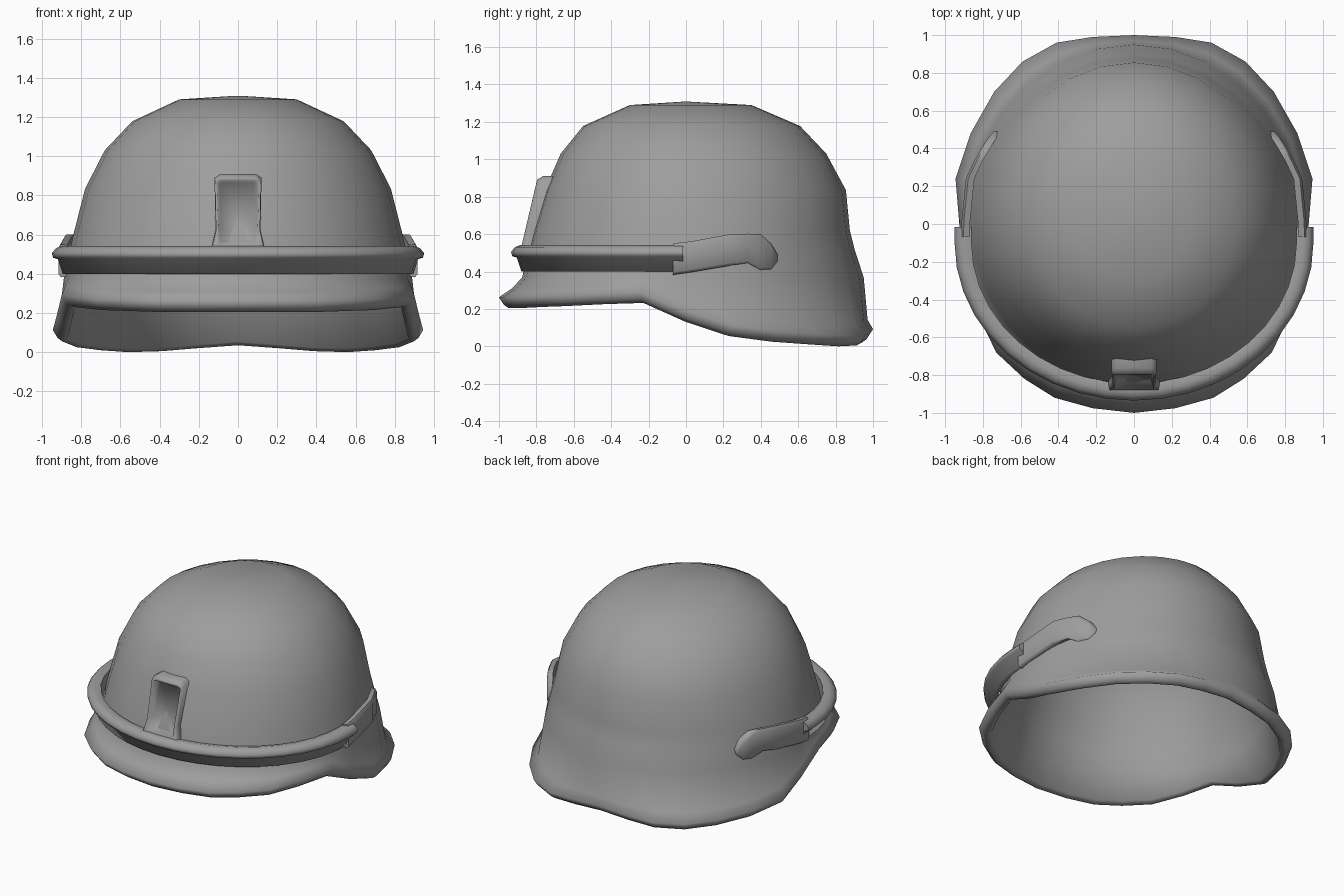
import bpy, bmesh
from math import sin, cos, pi, radians

if "Cube" in bpy.data.objects:
    bpy.data.objects.remove(bpy.data.objects["Cube"])

N = 28  # sides of the shell

grey = bpy.data.materials.new("dark_grey")
grey.diffuse_color = (.34, .34, .34, 1)
grey.use_nodes = True
grey.node_tree.nodes["Principled BSDF"].inputs["Base Color"].default_value = grey.diffuse_color


def loft(name, sections, angle=40):
    """Skin a list of equal closed loops and cap both ends."""
    bm = bmesh.new()
    loops = [[bm.verts.new(p) for p in s] for s in sections]
    n = len(loops[0])
    for a, b in zip(loops, loops[1:]):
        for i in range(n):
            j = (i + 1) % n
            bm.faces.new((a[i], a[j], b[j], b[i]))
    bm.faces.new(loops[0])
    bm.faces.new(loops[-1][::-1])
    bmesh.ops.recalc_face_normals(bm, faces=bm.faces[:])
    mesh = bpy.data.meshes.new(name)
    bm.to_mesh(mesh)
    bm.free()
    mesh.materials.append(grey)
    ob = bpy.data.objects.new(name, mesh)
    bpy.context.collection.objects.link(ob)
    bpy.ops.object.select_all(action='DESELECT')
    ob.select_set(True)
    bpy.context.view_layer.objects.active = ob
    bpy.ops.object.shade_smooth_by_angle(angle=radians(angle))
    return ob


# Rim outline from front centre to back centre (half, mirrored by index)
RX = [0, .22, .42, .58, .73, .83, .90, .925, .945, .865, .74, .59, .41, .22, 0]
RY = [-1, -.975, -.92, -.82, -.68, -.47, -.24, 0, .24, .48, .70, .86, .96, .99, 1]
RZ = [.205, .205, .205, .21, .215, .225, .232, .13, .055, .025, .01, 0, .005, .02, .035]


def egg(rx, front, back, z):
    """Ring with different front and back depth."""
    ring = []
    for i in range(N):
        a = 2 * pi * i / N
        c = cos(a)
        ring.append((rx * sin(a), -c * (front if c > 0 else back), z))
    return ring


def rim(scale, dz):
    ring = []
    for i in range(N):
        k, s = (i, 1) if i <= N // 2 else (N - i, -1)
        ring.append((s * RX[k] * scale, RY[k] * scale, RZ[k] + dz))
    return ring


def blend(a, b, t, dz):
    """Ring between a and b in plan, at a height above b."""
    return [(p[0] + t * (q[0] - p[0]), p[1] + t * (q[1] - p[1]), q[2] + dz)
            for p, q in zip(a, b)]


# Helmet shell: dome, waist, flared brim, rolled rim, inner lining surface
dome = [(.02, .02, .02, 1.308), (.30, .30, .35, 1.29), (.54, .55, .61, 1.178),
        (.68, .67, .75, 1.03), (.78, .755, .855, .835), (.835, .82, .876, .62),
        (.86, .85, .902, .515), (.89, .875, .95, .37)]
outer = [egg(*d) for d in dome]
flare = rim(1, .057)
flow = blend(outer[-1], flare, .42, .05)
lining = [egg(x * .942, f * .942, b * .942, z - .05 * max(0, (z - .3)))
          for x, f, b, z in reversed(dome)]
loft("helmet_shell", outer + [flow, flare, rim(.975, .018), rim(.95, 0), rim(.92, .018)]
     + lining, 89)

# Visor band: rolled lip over a recessed skirt, swept round the front
profile = [(0, .505), (.02, .53), (.05, .542), (.09, .532),
           (.09, .40), (.055, .40), (.03, .475), (.006, .482)]
band = [[(.95 - d, -.015, z) for d, z in profile]]
for k in range(21):
    a = pi * k / 20
    band.append([((.95 - d) * cos(a), -.1 - (.835 - d) * sin(a), z) for d, z in profile])
band.append([(d - .95, -.015, z) for d, z in profile])
loft("visor_band", band, 72)

# Side arms: y, top, bottom, outer x
arm = [(-.07, .55, .382, .915), (.02, .56, .395, .912), (.24, .60, .432, .89),
       (.33, .602, .446, .848), (.40, .60, .407, .808), (.455, .55, .407, .773),
       (.49, .49, .455, .745)]
for side, s in (("right", 1), ("left", -1)):
    loft("side_arm_" + side,
         [[(s * (x - .045), y, t - .005), (s * (x - .012), y, t), (s * x, y, t - .02),
           (s * x, y, b + .015), (s * (x - .012), y, b), (s * (x - .045), y, b + .005)]
          for y, t, b, x in arm], 60)


# Front bracket: tapered frame with a recessed tray
def front_y(z):
    return -.88 + .08 * (z - .535) / .34


def back_y(z):
    return front_y(z) + .055 + .04 * (z - .535) / .34


def lift(z, d):
    return z + d if z > .8 else z


outline = [(-.135, .535), (.135, .535), (.115, .62), (.12, .875), (.09, .895),
           (-.09, .895), (-.12, .875), (-.115, .62)]
hole = [(-.10, .55), (.10, .55), (.10, .63), (.108, .868), (.09, .876),
        (-.09, .876), (-.108, .868), (-.10, .63)]
loft("front_bracket", [
    [(x, back_y(z), lift(z, .015)) for x, z in outline],
    [(x, front_y(z) + .03, lift(z, .015)) for x, z in outline],
    [(x * .97, front_y(z), lift(z, -.004)) for x, z in outline],
    [(x, front_y(z), z) for x, z in hole],
    [(x * .88, front_y(z) + .045, .71 + (z - .71) * .93) for x, z in hole]], 89)
